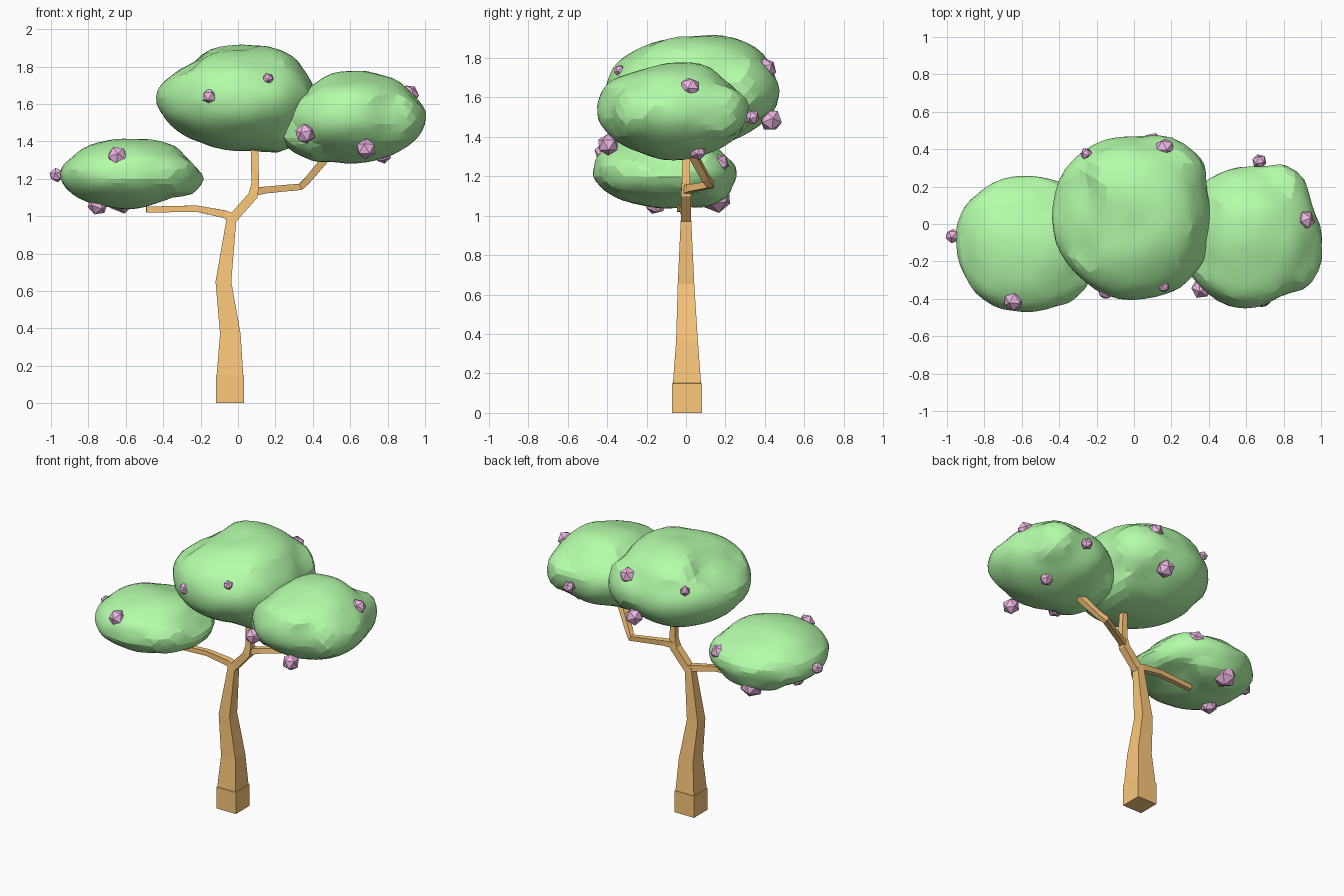
import bpy, bmesh, math
from mathutils import Vector, noise


def material(name, rgb):
    m = bpy.data.materials.new(name)
    m.diffuse_color = (*rgb, 1)
    return m


BARK = material("bark", (0.98, 0.58, 0.20))
LEAF = material("leaf", (0.46, 0.98, 0.40))
BLOSSOM = material("blossom", (0.84, 0.46, 0.76))


def finish(bm, name, mat):
    bmesh.ops.recalc_face_normals(bm, faces=bm.faces)
    me = bpy.data.meshes.new(name)
    bm.to_mesh(me)
    bm.free()
    me.materials.append(mat)
    ob = bpy.data.objects.new(name, me)
    bpy.context.collection.objects.link(ob)
    return ob


def limb(name, path, flat=False):
    """Square section swept along (x, y, z, half width); flat keeps rings level."""
    bm = bmesh.new()
    pts = [Vector(p[:3]) for p in path]
    rings = []
    for i, p in enumerate(pts):
        a = (p - pts[i - 1]).normalized() if i else Vector()
        b = (pts[i + 1] - p).normalized() if i < len(pts) - 1 else Vector()
        t = Vector((0, 0, 1)) if flat else (a + b).normalized()
        u = Vector((0, 1, 0))
        u = (u - t * u.dot(t)).normalized()
        v = t.cross(u)
        r = path[i][3]
        rings.append([bm.verts.new(p + r * (su * u + sv * v))
                      for su, sv in ((1, 1), (-1, 1), (-1, -1), (1, -1))])
    for lo, hi in zip(rings, rings[1:]):
        for k in range(4):
            j = (k + 1) % 4
            bm.faces.new((lo[k], lo[j], hi[j], hi[k]))
    bm.faces.new(rings[0])
    bm.faces.new(rings[-1])
    return finish(bm, name, BARK)


# Trunk and branches
limb("trunk", [(-0.043, 0.005, 0, 0.075), (-0.043, 0.005, 0.15, 0.075),
               (-0.043, 0.005, 0.151, 0.071),
               (-0.041, 0.005, 0.37, 0.055), (-0.078, 0, 0.65, 0.042),
               (-0.037, 0, 0.97, 0.027), (-0.03, 0, 1.02, 0.024)], flat=True)
limb("left_branch", [(-0.03, 0, 0.99, 0.024), (-0.07, 0, 1.01, 0.021),
                     (-0.22, -0.015, 1.04, 0.017), (-0.49, -0.03, 1.035, 0.016)])
limb("middle_branch", [(-0.035, 0, 0.98, 0.025), (0.08, 0, 1.11, 0.026),
                       (0.092, 0, 1.17, 0.021), (0.088, 0, 1.42, 0.018)])
limb("right_branch", [(0.08, 0, 1.13, 0.022), (0.15, 0.03, 1.14, 0.018),
                      (0.335, 0.125, 1.157, 0.018), (0.37, 0.1, 1.19, 0.018),
                      (0.52, 0, 1.37, 0.022)])


def canopy(name, centre, half, front, side, top):
    """Flattened sphere pulled towards a front (x, z), side (y, z) and top (x, y) outline."""
    c = Vector(centre)
    goals = [Vector((x, c.y, z)) for x, z in front]
    goals += [Vector((c.x, y, z)) for y, z in side]
    goals += [Vector((x, y, c.z)) for x, y in top]
    goals = [Vector((g[k] - c[k]) / half[k] for k in range(3)) for g in goals]
    bm = bmesh.new()
    bmesh.ops.create_icosphere(bm, subdivisions=4, radius=1)
    for v in bm.verts:
        d = v.co.normalized()
        total, r = 0.004, 0.004
        for g in goals:
            w = math.exp(-(d.angle(g) / 0.29) ** 2)
            total += w
            r += w * g.length
        r = r / total + 0.02 * noise.noise(d * 3.5 + c * 9)
        v.co = c + Vector(d[k] * half[k] * r for k in range(3))
    ob = finish(bm, name, LEAF)
    bpy.context.view_layer.objects.active = ob
    ob.select_set(True)
    bpy.ops.object.shade_smooth_by_angle(angle=math.radians(14))
    ob.select_set(False)


# Three leaf clouds
canopy("middle_canopy", (-0.015, 0.03, 1.635), (0.425, 0.43, 0.275),
       [(-.445, 1.65), (-.37, 1.74), (-.26, 1.81), (-.07, 1.89), (.25, 1.88),
        (.38, 1.74), (.38, 1.5), (.28, 1.36), (0, 1.35), (-.2, 1.39), (-.36, 1.49)],
       [(.195, 1.92), (.35, 1.855), (.44, 1.72), (.465, 1.59), (.42, 1.5),
        (.3, 1.41), (-.24, 1.85), (-.38, 1.73), (-.41, 1.6), (-.25, 1.42)],
       [(-.4, -.14), (-.265, -.31), (-.05, -.4), (.32, -.27), (.405, .1),
        (.32, .4), (.19, .46), (-.13, .46), (-.345, .32)])
canopy("right_canopy", (0.62, -0.065, 1.525), (0.38, 0.385, 0.245),
       [(.22, 1.41), (.385, 1.69), (.53, 1.77), (.84, 1.73), (.94, 1.65),
        (1.0, 1.48), (.945, 1.41), (.81, 1.32), (.62, 1.28), (.31, 1.34)],
       [(-.455, 1.53), (-.39, 1.68), (-.236, 1.735), (.07, 1.77), (.22, 1.67),
        (.3, 1.48), (.246, 1.39), (.12, 1.32), (-.236, 1.32), (-.38, 1.4)],
       [(.885, .28), (.95, .1), (.97, -.28), (.75, -.4), (.55, -.45),
        (.35, -.33), (.6, .31)])
canopy("left_canopy", (-0.58, -0.11, 1.225), (0.37, 0.36, 0.19),
       [(-.95, 1.22), (-.87, 1.33), (-.765, 1.39), (-.63, 1.415), (-.39, 1.395),
        (-.26, 1.3), (-.204, 1.155), (-.41, 1.08), (-.58, 1.035), (-.85, 1.095)],
       [(-.475, 1.22), (-.41, 1.34), (-.39, 1.11), (-.2, 1.05), (.195, 1.085),
        (.245, 1.18), (.195, 1.31), (0, 1.39)],
       [(-.77, .21), (-.94, .03), (-.92, -.24), (-.8, -.41), (-.61, -.47),
        (-.24, -.31), (-.45, .245), (-.27, .13)])

# Blossoms: small faceted balls on the canopies (x, y, z, radius)
for i, (x, y, z, r) in enumerate([
        (-0.15, -0.36, 1.64, 0.045), (0.16, -0.335, 1.735, 0.032),
        (0.165, 0.405, 1.745, 0.055), (-0.255, 0.375, 1.735, 0.033),
        (0.10, 0.43, 1.485, 0.06),
        (0.36, -0.345, 1.44, 0.056), (0.685, -0.395, 1.36, 0.056),
        (0.915, 0.02, 1.65, 0.054), (0.775, 0.06, 1.325, 0.045),
        (0.67, 0.335, 1.50, 0.04),
        (-0.97, -0.065, 1.22, 0.04), (-0.645, -0.41, 1.32, 0.056),
        (-0.44, -0.415, 1.213, 0.032), (-0.75, -0.155, 1.06, 0.056),
        (-0.62, 0.155, 1.09, 0.078), (-0.375, 0.165, 1.26, 0.058)]):
    bm = bmesh.new()
    bmesh.ops.create_icosphere(bm, subdivisions=1, radius=r)
    ob = finish(bm, f"blossom_{i + 1}", BLOSSOM)
    ob.location = (x, y, z)
    ob.rotation_euler = (i * 0.9, i * 1.7, i * 0.5)
